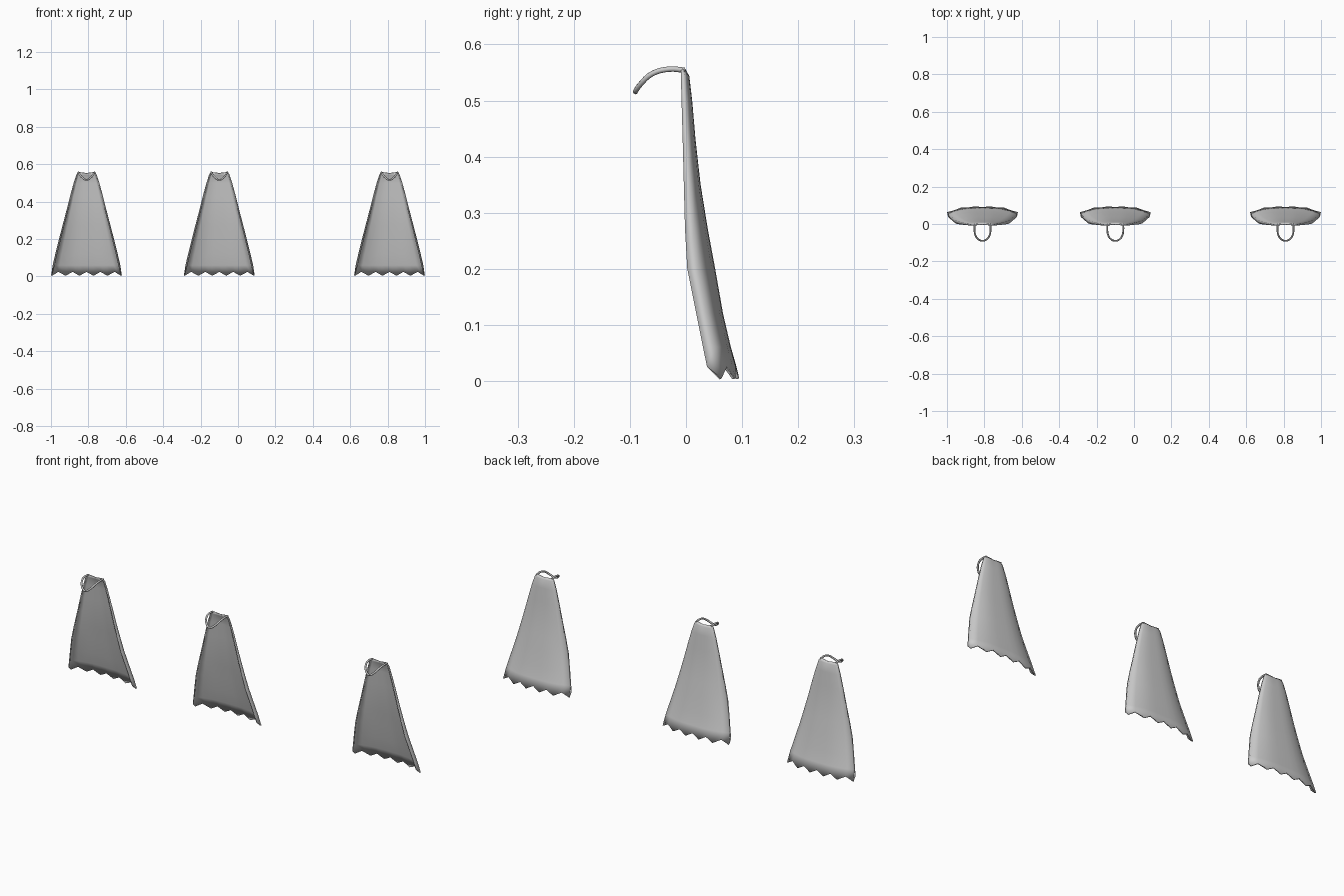
import bpy

if "Cube" in bpy.data.objects:
    bpy.data.objects.remove(bpy.data.objects["Cube"])

# Cape rows: z, half width, y of the front edges, y of the back panel
ROWS = [
    (0.557, 0.043, -0.008, -0.003),
    (0.543, 0.052, -0.008, 0.003),
    (0.50, 0.066, -0.007, 0.008),
    (0.43, 0.085, -0.005, 0.014),
    (0.35, 0.105, -0.003, 0.023),
    (0.27, 0.126, -0.001, 0.036),
    (0.20, 0.144, 0.003, 0.049),
    (0.12, 0.164, 0.019, 0.063),
    (0.06, 0.178, 0.031, 0.077),
    (0.025, 0.187, 0.038, 0.087),
]
# Half cross-section from the middle of the back to the front edge: x and depth factors
ACROSS = [0, 0.2, 0.4, 0.6, 0.81, 1.0, 0.97]
DEPTH = [1.0, 1.0, 0.97, 0.87, 0.66, 0.38, 0.0]


def cape(x0):
    # cloth sheet with a zigzag hem
    verts, faces = [], []
    for r, (z, w, ye, yb) in enumerate(ROWS):
        for c in range(-6, 7):
            k = abs(c)
            x = w * ACROSS[k] * (1 if c > 0 else -1)
            y = ye + (yb - ye) * DEPTH[k]
            zz = z
            if r == len(ROWS) - 1 and k % 2:
                zz, y = 0.004, y + 0.005
            if r == 0:
                zz -= 0.006 * (1 - ACROSS[k])
            verts.append((x0 + x, y, zz))
    for r in range(len(ROWS) - 1):
        for c in range(12):
            a = r * 13 + c
            faces.append((a, a + 13, a + 14, a + 1))
    me = bpy.data.meshes.new("cape_cloth")
    me.from_pydata(verts, [], faces)
    for p in me.polygons:
        p.use_smooth = True
    ob = bpy.data.objects.new("cape_cloth", me)
    bpy.context.collection.objects.link(ob)
    s = ob.modifiers.new("thickness", 'SOLIDIFY')
    s.thickness = 0.006
    s.offset = 0


def strap(x0):
    # neck strap looping forward from the shoulders
    half = [(0.042, -0.002, 0.554), (0.043, -0.03, 0.556), (0.038, -0.06, 0.548),
            (0.022, -0.082, 0.528), (0, -0.090, 0.516)]
    pts = half + [(-x, y, z) for x, y, z in half[-2::-1]]
    cu = bpy.data.curves.new("neck_strap", 'CURVE')
    cu.dimensions = '3D'
    cu.bevel_depth = 0.0048
    cu.bevel_resolution = 2
    cu.resolution_u = 4
    cu.use_fill_caps = True
    sp = cu.splines.new('BEZIER')
    sp.bezier_points.add(len(pts) - 1)
    for b, (x, y, z) in zip(sp.bezier_points, pts):
        b.co = (x0 + x, y, z)
        b.handle_left_type = b.handle_right_type = 'AUTO'
    ob = bpy.data.objects.new("neck_strap", cu)
    bpy.context.collection.objects.link(ob)


# three capes in a row
for cx in (-0.81, -0.10, 0.81):
    cape(cx)
    strap(cx)
